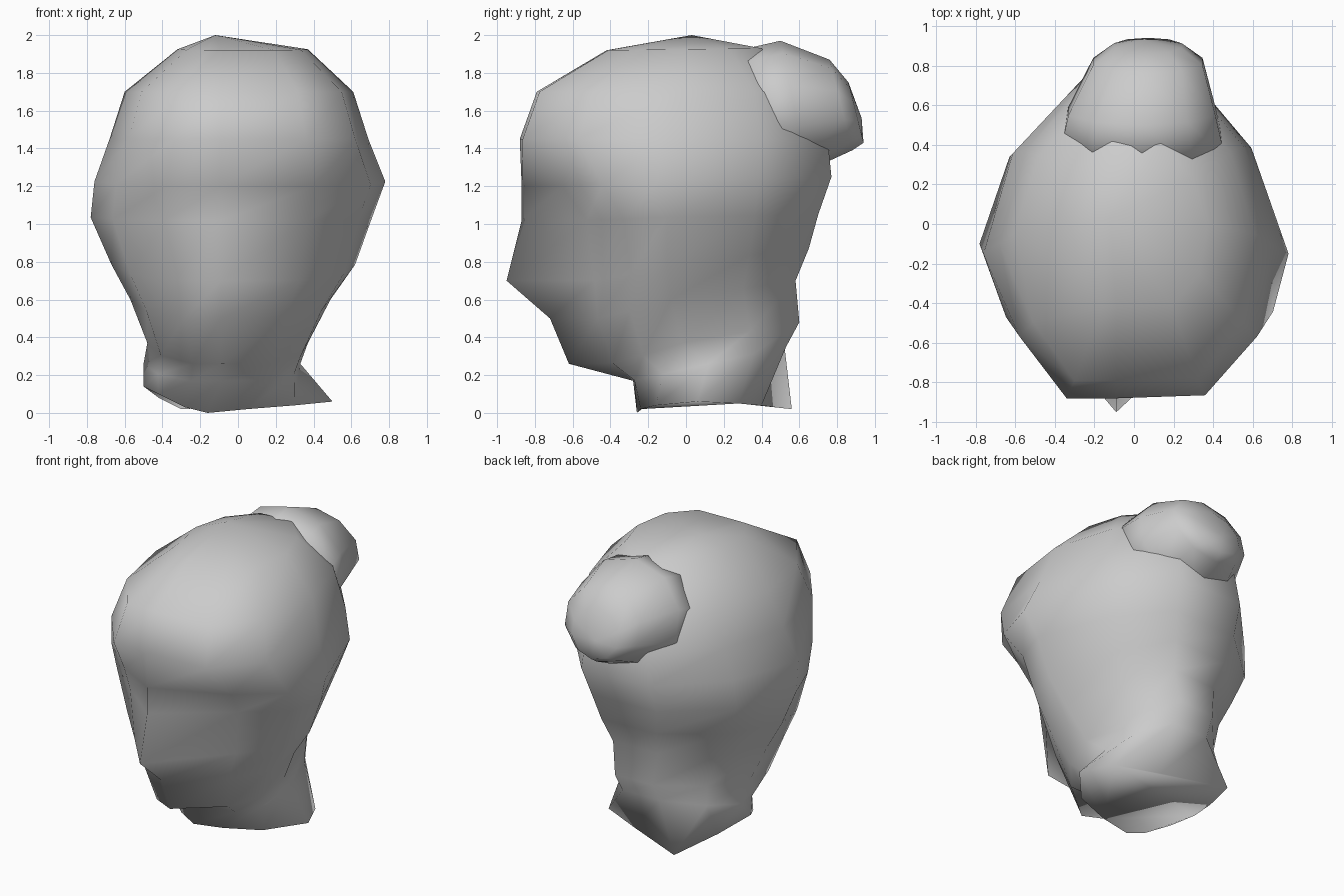
import bpy, bmesh
from math import cos, sin, pi

if "Cube" in bpy.data.objects:
    bpy.data.objects.remove(bpy.data.objects["Cube"])

# Ring template seen from above (x, y fractions); index 8 is the face midline
TEMPLATE = [(1, 0), (.8, .58), (.36, 1), (-.3, .98), (-.76, .55), (-1, 0),
            (-.85, -.6), (-.5, -1), (-.1, -1), (.52, -.98), (.9, -.6)]
MID = 8

# Neck base outline
BASE = [(.5, .06, .06), (.4, .28, .05), (.12, .40, .04), (-.3, .56, .02),
        (-.42, .25, .08), (-.5, .0, .14), (-.42, -.14, .1), (-.28, -.22, .03),
        (-.16, -.26, 0), (.05, -.24, .02), (.3, -.16, .04)]

# z front, z back, x left, x right, y front, y back, y widest,
# cheek inset left, cheek inset right, narrowing of the right back
RINGS = [
    (.17, .35, -.50, .33, -.28, .53, .12, 0, 0, 1),            # under the jaw
    (.26, .48, -.48, .37, -.62, .60, -.02, .07, .22, .95),     # chin
    (.50, .70, -.57, .49, -.72, .58, -.08, .10, .24, .88),     # mouth
    (.70, .87, -.67, .62, -.95, .65, -.10, .29, .45, .88),     # nose
    (1.02, 1.05, -.78, .71, -.87, .70, -.10, .24, .33, .92),   # cheeks
    (1.20, 1.25, -.76, .78, -.87, .77, -.15, .16, .20, .95),   # eyes
    (1.45, 1.45, -.68, .69, -.88, .75, -.1, 0, 0, 1),          # forehead
    (1.70, 1.70, -.60, .61, -.79, .66, -.05, 0, 0, 1),
    (1.92, 1.93, -.32, .37, -.42, .40, .0, 0, 0, 1),           # crown
]

# Bun sections going backwards: y, centre x, half width, z low, z high, lean
BUN = [(.36, .04, .44, 1.25, 1.92, .08), (.57, .04, .39, 1.28, 1.97, .07),
       (.82, .07, .29, 1.39, 1.87, .06), (.90, .07, .18, 1.43, 1.75, .04)]


def loft(name, rings, tip):
    """Skin closed rings, cap the first, and close the last at a tip."""
    bm = bmesh.new()
    loops = [[bm.verts.new(p) for p in r] for r in rings]
    n = len(loops[0])
    for a, b in zip(loops, loops[1:]):
        for i in range(n):
            j = (i + 1) % n
            bm.faces.new((a[i], a[j], b[j], b[i]))
    bm.faces.new(loops[0][::-1])
    t = bm.verts.new(tip)
    for i in range(n):
        bm.faces.new((loops[-1][i], loops[-1][(i + 1) % n], t))
    bmesh.ops.recalc_face_normals(bm, faces=bm.faces[:])
    for f in bm.faces:
        f.smooth = True
    mesh = bpy.data.meshes.new(name)
    bm.to_mesh(mesh)
    bm.free()
    ob = bpy.data.objects.new(name, mesh)
    bpy.context.collection.objects.link(ob)


# Head and neck
head = [BASE]
for zf, zb, xl, xr, yf, yb, yw, left, right, narrow in RINGS:
    ring = []
    for i, (u, v) in enumerate(TEMPLATE):
        x = u * xr if u > 0 else -u * xl
        y = yw + (v * (yb - yw) if v > 0 else v * (yw - yf))
        if v > 0:
            x *= narrow if u > 0 else 1.06
        if i == MID:
            x = -.09
        elif v < 0:
            # cheeks fall back from the face midline
            y += (left if u < 0 else right) * (1 if abs(v) > .9 else .7)
        ring.append((x, y, (zf + zb) / 2 + v * (zb - zf) / 2))
    head.append(ring)
loft("head", head, (-.12, .03, 2.0))

# Hair bun growing out of the upper back
bun = []
for y, cx, hw, z0, z1, lean in BUN:
    ring = []
    for k in range(10):
        a = 2 * pi * k / 10 + pi / 2
        ring.append((cx + hw * cos(a), y - lean * sin(a),
                     (z0 + z1) / 2 + (z1 - z0) / 2 * sin(a)))
    bun.append(ring)
loft("hair_bun", bun, (.05, .93, 1.56))
